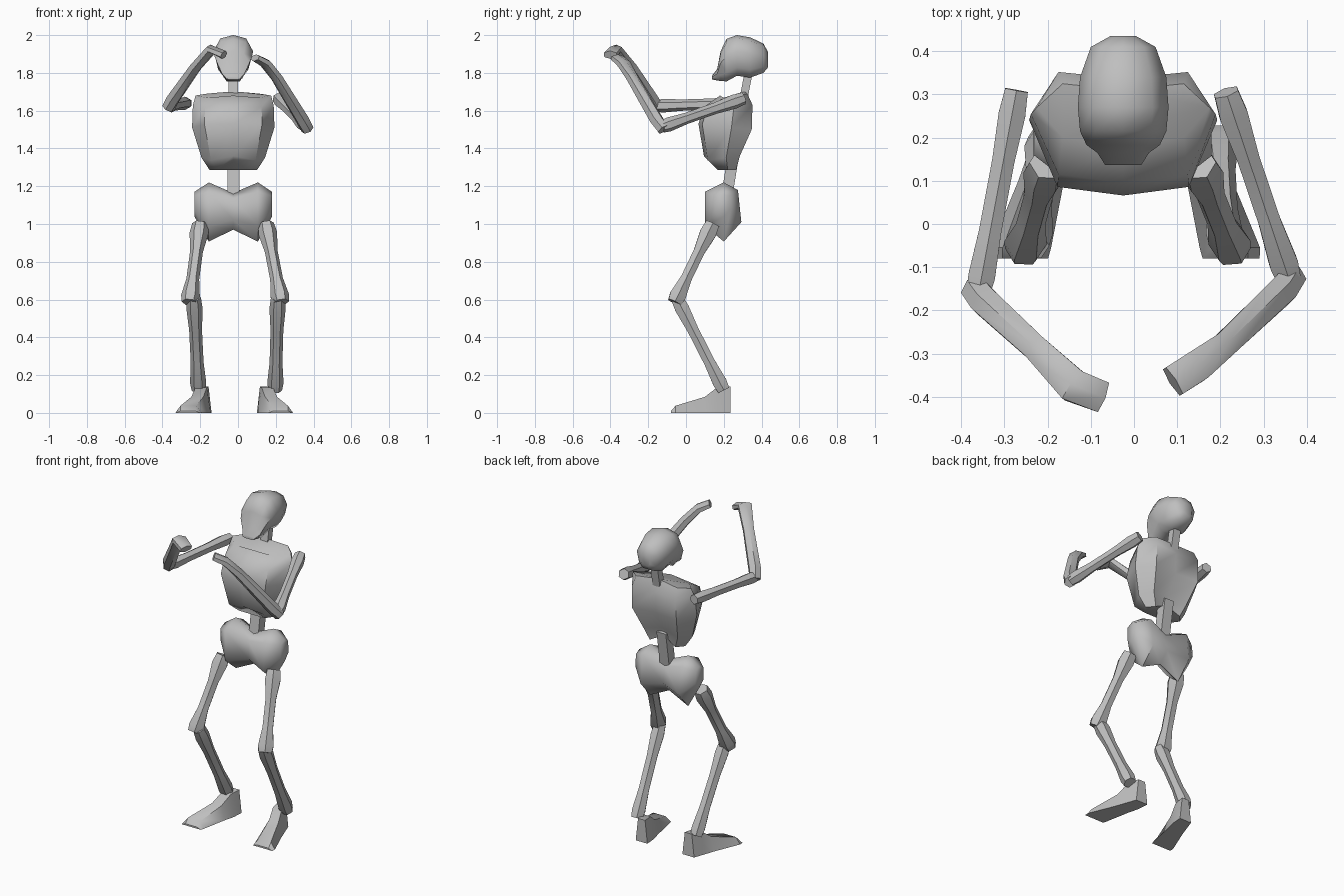
import bpy, bmesh, math
from mathutils import Vector

cube = bpy.data.objects.get("Cube")
if cube:
    bpy.data.objects.remove(cube, do_unlink=True)

bone = bpy.data.materials.new("bone_grey")
bone.use_nodes = True
GREY = (0.52, 0.52, 0.52, 1)
bone.diffuse_color = GREY
bone.node_tree.nodes["Principled BSDF"].inputs["Base Color"].default_value = GREY

MID = -0.025  # centre line of the trunk
X, Z = Vector((1, 0, 0)), Vector((0, 0, 1))


def loft(name, rings, sharp=50):
    """Skin a list of equal rings, cap both ends and shade smooth."""
    bm = bmesh.new()
    rows = [[bm.verts.new(p) for p in ring] for ring in rings]
    n = len(rows[0])
    for a, b in zip(rows, rows[1:]):
        for i in range(n):
            j = (i + 1) % n
            bm.faces.new((a[i], a[j], b[j], b[i]))
    bm.faces.new(rows[0])
    bm.faces.new(rows[-1])
    bmesh.ops.recalc_face_normals(bm, faces=bm.faces)
    mesh = bpy.data.meshes.new(name)
    bm.to_mesh(mesh)
    bm.free()
    mesh.materials.append(bone)
    for p in mesh.polygons:
        p.use_smooth = True
    mesh.set_sharp_from_angle(angle=math.radians(sharp))
    obj = bpy.data.objects.new(name, mesh)
    bpy.context.collection.objects.link(obj)
    return obj


def tube(name, path, ref, sides=6):
    """Bone along a path of (x, y, z, width radius, depth radius)."""
    pts = [Vector(p[:3]) for p in path]
    rings = []
    for i, p in enumerate(pts):
        t = (pts[min(i + 1, len(pts) - 1)] - pts[max(i - 1, 0)]).normalized()
        side = t.cross(ref).normalized()
        up = side.cross(t)
        ring = []
        for k in range(sides):
            a = math.tau * (k + 0.5) / sides
            ring.append(p + side * math.cos(a) * path[i][3] + up * math.sin(a) * path[i][4])
        rings.append(ring)
    return loft(name, rings)


def shaft(name, a, b, r_end, r_mid, ref):
    """Straight bone with flared ends."""
    a, b = Vector(a), Vector(b)
    path = []
    for f, r in ((0, r_end * 0.85), (0.12, r_end), (0.35, r_mid), (0.7, r_mid), (0.92, r_end), (1, r_end * 0.85)):
        path.append((*a.lerp(b, f), r, r))
    return tube(name, path, ref)


# Skull: sections from the back of the head to the chin
skull = []
for y, top_w, low_w, lo, hi in (
        (0.435, 0.03, 0.03, 1.83, 1.91), (0.41, 0.075, 0.06, 1.80, 1.955),
        (0.34, 0.10, 0.08, 1.775, 1.988), (0.27, 0.105, 0.08, 1.785, 2.0),
        (0.215, 0.10, 0.06, 1.755, 1.98), (0.183, 0.085, 0.052, 1.757, 1.915),
        (0.165, 0.06, 0.048, 1.76, 1.82), (0.137, 0.042, 0.038, 1.765, 1.785)):
    h = hi - lo
    half = [(low_w * 0.6, lo), (low_w, lo + h * 0.2), (top_w, lo + h * 0.6), (top_w * 0.65, lo + h * 0.92)]
    ring = [(MID + w, y, z) for w, z in half] + [(MID, y, hi)]
    ring += [(MID - w, y, z) for w, z in reversed(half)]
    skull.append(ring)
loft("skull", skull, 60)

# Neck and lower spine
tube("neck", [(MID, 0.30, 1.64, 0.03, 0.035), (MID, 0.335, 1.82, 0.03, 0.035)], X, 4)
tube("lower_spine", [(MID, 0.215, 1.14, 0.042, 0.045), (MID, 0.25, 1.36, 0.042, 0.045)], X, 4)

# Rib cage: tilted rings, with a notch under the breastbone
ribs = []
for w, yf, yb, zf, zb, lift in (
        (0.125, 0.15, 0.265, 1.285, 1.285, 0.045), (0.168, 0.095, 0.285, 1.335, 1.36, 0.025),
        (0.218, 0.066, 0.348, 1.53, 1.50, 0), (0.214, 0.095, 0.352, 1.62, 1.63, 0),
        (0.20, 0.18, 0.325, 1.665, 1.69, 0.015)):
    half = [(w * 0.7, yf + 0.02), (w, yf + (yb - yf) * 0.62), (w * 0.7, yb)]
    flat = [(0, yf)] + half + [(0, yb - 0.015)] + [(-x, y) for x, y in reversed(half)]
    ribs.append([(MID + x, y, zf + (zb - zf) * (y - yf) / (yb - yf) + (0 if x else lift)) for x, y in flat])
loft("rib_cage", ribs, 55)

# Pelvis: one hexagonal section scaled across the hips
hexagon = [(0, 0.155), (-0.10, 0.105), (-0.10, -0.075), (0, -0.158), (0.093, -0.055), (0.075, 0.115)]
pelvis = []
for x, s, z in ((-0.205, 0.42, 1.105), (-0.13, 1, 1.065), (0, 0.62, 1.068), (0.13, 1, 1.065), (0.205, 0.42, 1.105)):
    pelvis.append([(MID + x, 0.2 + y * s, z + dz * s) for y, dz in hexagon])
loft("pelvis", pelvis, 60)

# Legs and feet
for side, s in (("right", -1), ("left", 1)):
    shaft(side + "_thigh", (-0.026 + s * 0.174, 0.14, 1.0), (-0.014 + s * 0.242, -0.06, 0.585), 0.05, 0.034, X)
    shaft(side + "_shin", (-0.011 + s * 0.222, -0.05, 0.61), (-0.006 + s * 0.203, 0.20, 0.12), 0.043, 0.034, X)
    foot = []
    for y, off, w, top in ((0.235, 0.16, 0.04, 0.14), (0.165, 0.175, 0.05, 0.135), (0.10, 0.195, 0.053, 0.085),
                           (-0.055, 0.242, 0.07, 0.038), (-0.08, 0.245, 0.066, 0.01)):
        x = -0.02 + s * off
        foot.append([(x - w, y, 0), (x + w, y, 0), (x + w * 0.6, y, top), (x - w * 0.6, y, top)])
    loft(side + "_foot", foot, 40)

# Arms: the two sides are posed differently
shaft("right_upper_arm", (-0.272, 0.31, 1.64), (-0.36, -0.16, 1.625), 0.036, 0.03, Z)
shaft("left_upper_arm", (0.213, 0.305, 1.665), (0.358, -0.125, 1.515), 0.038, 0.03, Z)
tube("right_forearm", [(-0.37, -0.15, 1.615, 0.034, 0.034), (-0.345, -0.18, 1.66, 0.038, 0.036),
                       (-0.225, -0.29, 1.83, 0.034, 0.03), (-0.14, -0.375, 1.925, 0.045, 0.026),
                       (-0.075, -0.40, 1.895, 0.042, 0.024)], Z)
tube("left_forearm", [(0.368, -0.12, 1.50, 0.034, 0.034), (0.342, -0.155, 1.55, 0.038, 0.036),
                      (0.205, -0.285, 1.775, 0.034, 0.03), (0.145, -0.33, 1.85, 0.042, 0.026),
                      (0.09, -0.365, 1.88, 0.042, 0.02)], Z)
